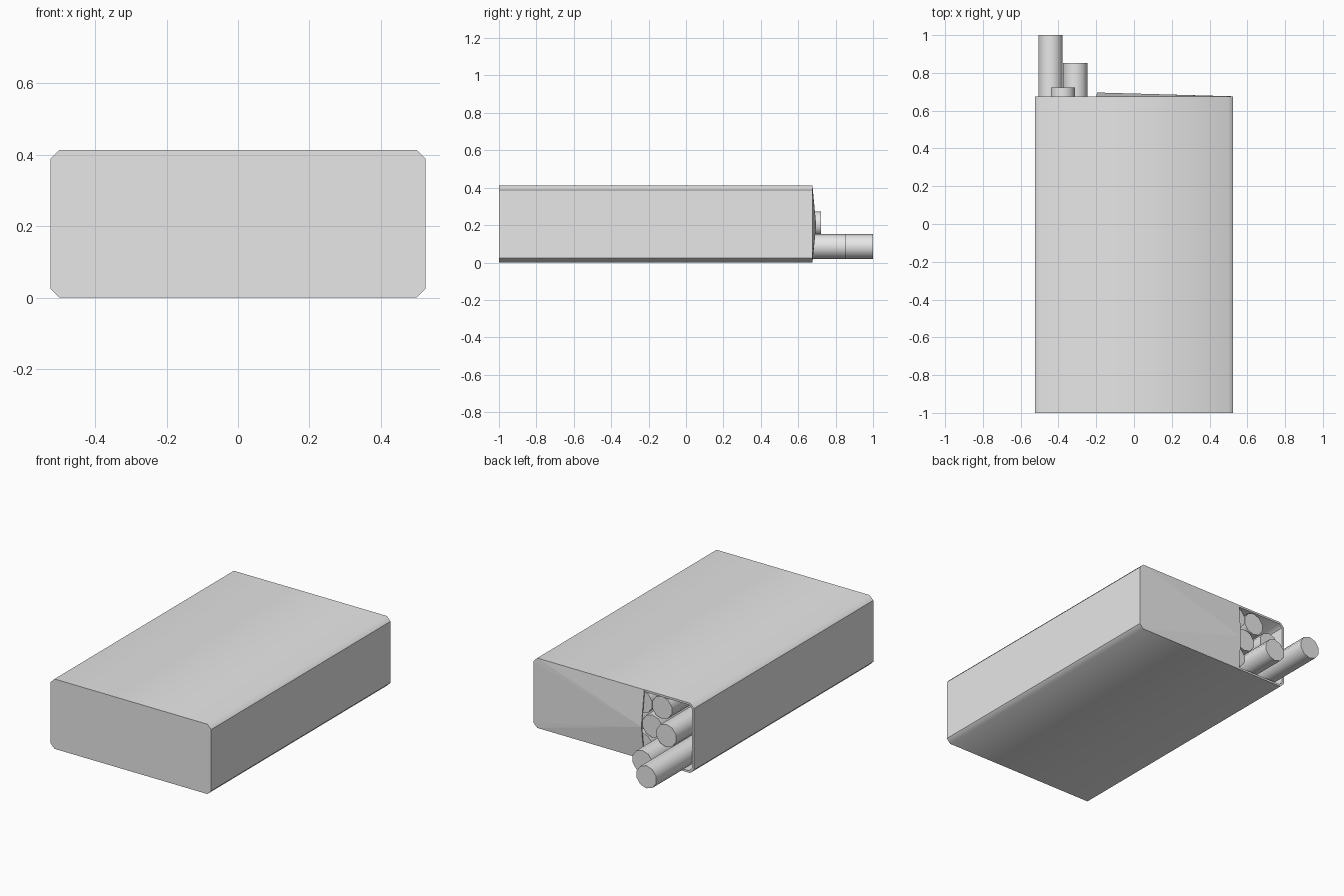
import bpy, bmesh, math
from mathutils import Matrix

cube = bpy.data.objects.get("Cube")
if cube:
    bpy.data.objects.remove(cube, do_unlink=True)

grey = bpy.data.materials.new("plain grey")
grey.use_nodes = True
colour = (0.8, 0.8, 0.8, 1)
grey.diffuse_color = colour
grey.node_tree.nodes["Principled BSDF"].inputs["Base Color"].default_value = colour

W, H, CH = 0.525, 0.413, 0.025     # half width, height, corner chamfer
FRONT, BACK, WALL = -1.0, 0.675, 0.012


def finish(bm, name):
    bmesh.ops.recalc_face_normals(bm, faces=bm.faces)
    mesh = bpy.data.meshes.new(name)
    bm.to_mesh(mesh)
    bm.free()
    mesh.materials.append(grey)
    obj = bpy.data.objects.new(name, mesh)
    bpy.context.collection.objects.link(obj)
    return obj


def outline(inset):
    """Chamfered rectangle in x, z."""
    w, lo, hi, c = W - inset, inset, H - inset, CH - inset * 0.5
    return [(w - c, hi), (w, hi - c), (w, lo + c), (w - c, lo),
            (c - w, lo), (-w, lo + c), (-w, hi - c), (c - w, hi)]


# Carton: hollow chamfered tube, closed at the front
bm = bmesh.new()
rings = [[bm.verts.new((x, y, z)) for x, z in outline(inset)]
         for inset, y in ((0, FRONT), (0, BACK), (WALL, BACK), (WALL, FRONT + WALL))]
for a, b in zip(rings, rings[1:]):
    for i in range(len(a)):
        j = (i + 1) % len(a)
        bm.faces.new((a[i], a[j], b[j], b[i]))
bm.faces.new(rings[0])
bm.faces.new(rings[-1])
for f in bm.faces:
    f.smooth = True
for e in bm.edges:
    a, b = (v.co for v in e.verts)
    across = abs(a.y - b.y) < 0.1
    on_side = min(abs(a.x), abs(b.x)) > W - WALL - 0.001
    e.smooth = not (across or on_side)
finish(bm, "carton")

# Torn end cover: leaves one corner open and bulges at its torn edge
bm = bmesh.new()
peak = bm.verts.new((-0.195, BACK + 0.021, 0.2))
rim = [(-0.2, H)] + outline(0)[:4] + [(-0.2, 0)]
rim = [bm.verts.new((x, BACK + 0.001, z)) for x, z in rim]
for a, b in zip(rim, rim[1:]):
    bm.faces.new((peak, a, b))
cover = finish(bm, "end_cover")
for p in cover.data.polygons:
    if p.normal.y < 0:
        p.flip()
thick = cover.modifiers.new("thickness", 'SOLIDIFY')
thick.thickness = 0.006
thick.offset = -1

# Rolled sticks: three stacked rows, some pulled out of the open corner
R, ROWS = 0.067, (0.085, 0.207, 0.334)
STEP = 0.13
pulled = {(0, 0): 1.0, (0, 1): 0.853, (1, 0): 0.723}
for row, z in enumerate(ROWS):
    start = -0.377 if row == 1 else -0.441
    for col in range(7 if row == 1 else 8):
        if (row, col) == (2, 0):       # gap left by a missing stick
            continue
        end = pulled.get((row, col), 0.668)
        x = start + col * STEP
        begin = FRONT + 0.03
        if x + R > W - WALL:
            continue
        bm = bmesh.new()
        place = (Matrix.Translation((x, (begin + end) / 2, z))
                 @ Matrix.Rotation(math.pi / 2, 4, 'X'))
        bmesh.ops.create_cone(bm, cap_ends=True, segments=10, radius1=R,
                              radius2=R, depth=end - begin, matrix=place)
        for f in bm.faces:
            f.smooth = len(f.verts) == 4
        for e in bm.edges:
            e.smooth = all(f.smooth for f in e.link_faces)
        finish(bm, f"stick_{row + 1}_{col + 1}")
